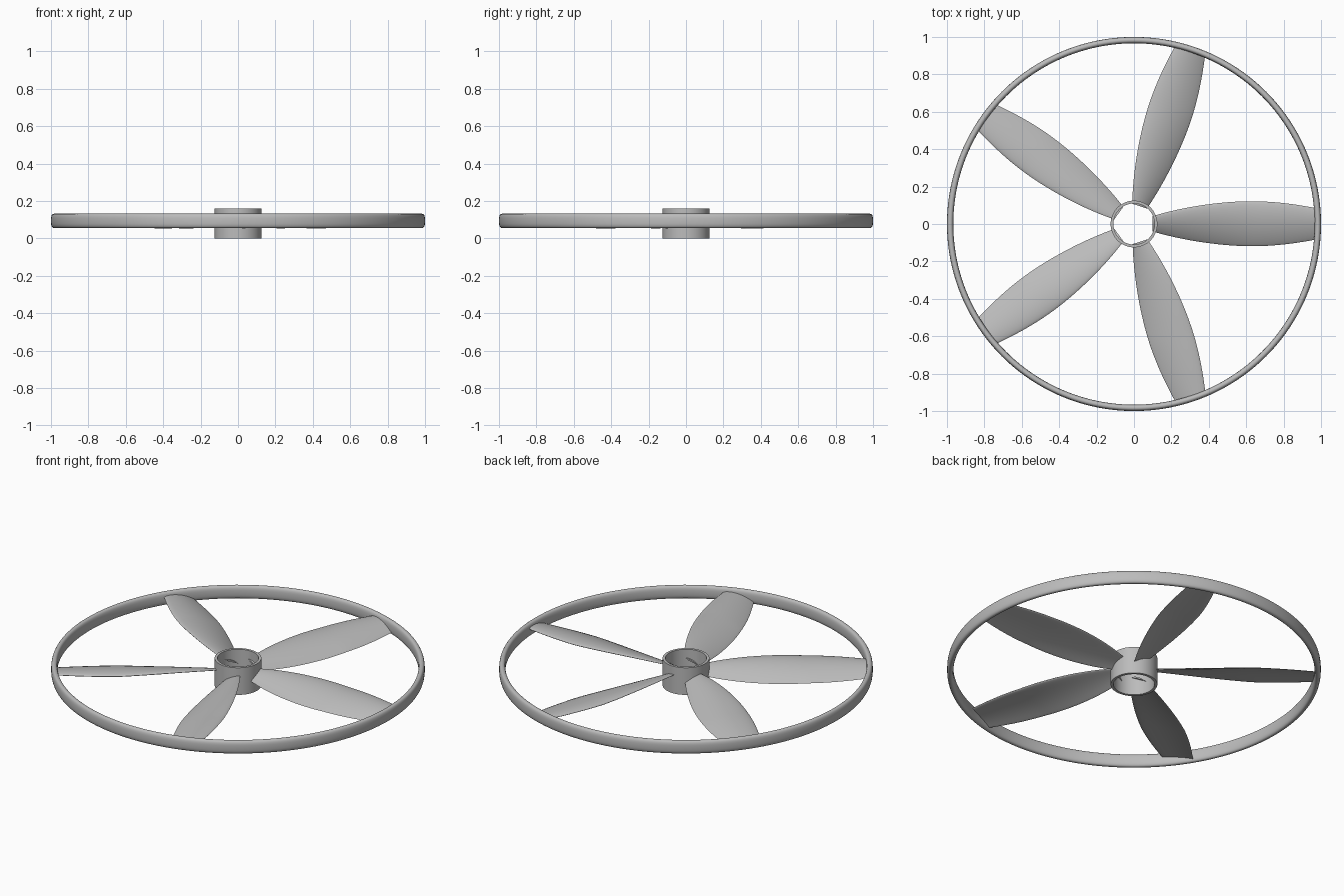
import bpy
import math

cube = bpy.data.objects.get("Cube")
if cube:
    bpy.data.objects.remove(cube, do_unlink=True)

grey = bpy.data.materials.new("plain grey")
grey.use_nodes = True
GREY = (0.5, 0.5, 0.5, 1)
grey.diffuse_color = GREY
grey.node_tree.nodes["Principled BSDF"].inputs["Base Color"].default_value = GREY


def make_object(name, verts, faces):
    mesh = bpy.data.meshes.new(name)
    mesh.from_pydata(verts, [], faces)
    mesh.materials.append(grey)
    obj = bpy.data.objects.new(name, mesh)
    bpy.context.collection.objects.link(obj)
    bpy.ops.object.select_all(action="DESELECT")
    obj.select_set(True)
    bpy.context.view_layer.objects.active = obj
    bpy.ops.object.mode_set(mode="EDIT")
    bpy.ops.mesh.select_all(action="SELECT")
    bpy.ops.mesh.normals_make_consistent(inside=False)
    bpy.ops.object.mode_set(mode="OBJECT")
    bpy.ops.object.shade_smooth_by_angle(angle=math.radians(40))
    return obj


def bridge(rows, count, closed):
    """Quads joining successive closed loops of equal length."""
    faces = []
    for i in range(rows if closed else rows - 1):
        a, b = i * count, (i + 1) % rows * count
        for j in range(count):
            k = (j + 1) % count
            faces.append((a + j, a + k, b + k, b + j))
    return faces


def lathe(name, profile, steps):
    verts = []
    for i in range(steps):
        t = math.tau * i / steps
        verts += [(r * math.cos(t), r * math.sin(t), z) for r, z in profile]
    return make_object(name, verts, bridge(steps, len(profile), True))


# Hub: open sleeve
lathe("hub_sleeve", [(0.125, 0), (0.125, 0.16), (0.11, 0.16), (0.11, 0)], 96)

# Outer ring: tall rounded section
section = []
for i in range(24):
    t = math.tau * i / 24
    c, s = math.cos(t), math.sin(t)
    section.append((0.983 + 0.017 * math.copysign(abs(c) ** 0.75, c),
                    0.094 + 0.038 * math.copysign(abs(s) ** 0.75, s)))
lathe("outer_ring", section, 192)

# Blade: stations of radius and half chord, smoothly interpolated
STATIONS = [(0.1, 0.045), (0.2, 0.073), (0.4, 0.109), (0.6, 0.123),
            (0.8, 0.113), (0.978, 0.085)]


def half_chord(r):
    """Lagrange curve through the stations."""
    total = 0
    for i, (ri, wi) in enumerate(STATIONS):
        for j, (rj, _) in enumerate(STATIONS):
            if i != j:
                wi *= (r - rj) / (ri - rj)
        total += wi
    return total


ROWS, SIDE = 32, 14


def blade_loop(r, f):
    """Cambered, twisted aerofoil with its blunt edge at positive y."""
    w = half_chord(r)
    twist = math.radians(24 - 12 * min(1, f * 1.6))
    loop = []
    for i in range(2 * SIDE):
        t = math.tau * i / (2 * SIDE)
        u = math.cos(t)
        half_thick = 0.085 * w * math.sin(t) * (1 + 0.45 * u)
        camber = 0.13 * w * (0.6 - u * u)
        y, z = u * w, camber + half_thick
        loop.append((r, y * math.cos(twist) - z * math.sin(twist),
                     0.092 + y * math.sin(twist) + z * math.cos(twist)))
    return loop


verts = []
for i in range(ROWS):
    f = i / (ROWS - 1)
    verts += blade_loop(0.1 + 0.878 * f, f)
faces = bridge(ROWS, 2 * SIDE, False)
faces.append(tuple(range(2 * SIDE)))
faces.append(tuple(range((ROWS - 1) * 2 * SIDE, ROWS * 2 * SIDE)))

# Five blades evenly spaced around the hub
first = make_object("blade_1", verts, faces)
for n in range(1, 5):
    blade = bpy.data.objects.new(f"blade_{n + 1}", first.data)
    blade.rotation_euler.z = math.tau * n / 5
    bpy.context.collection.objects.link(blade)
